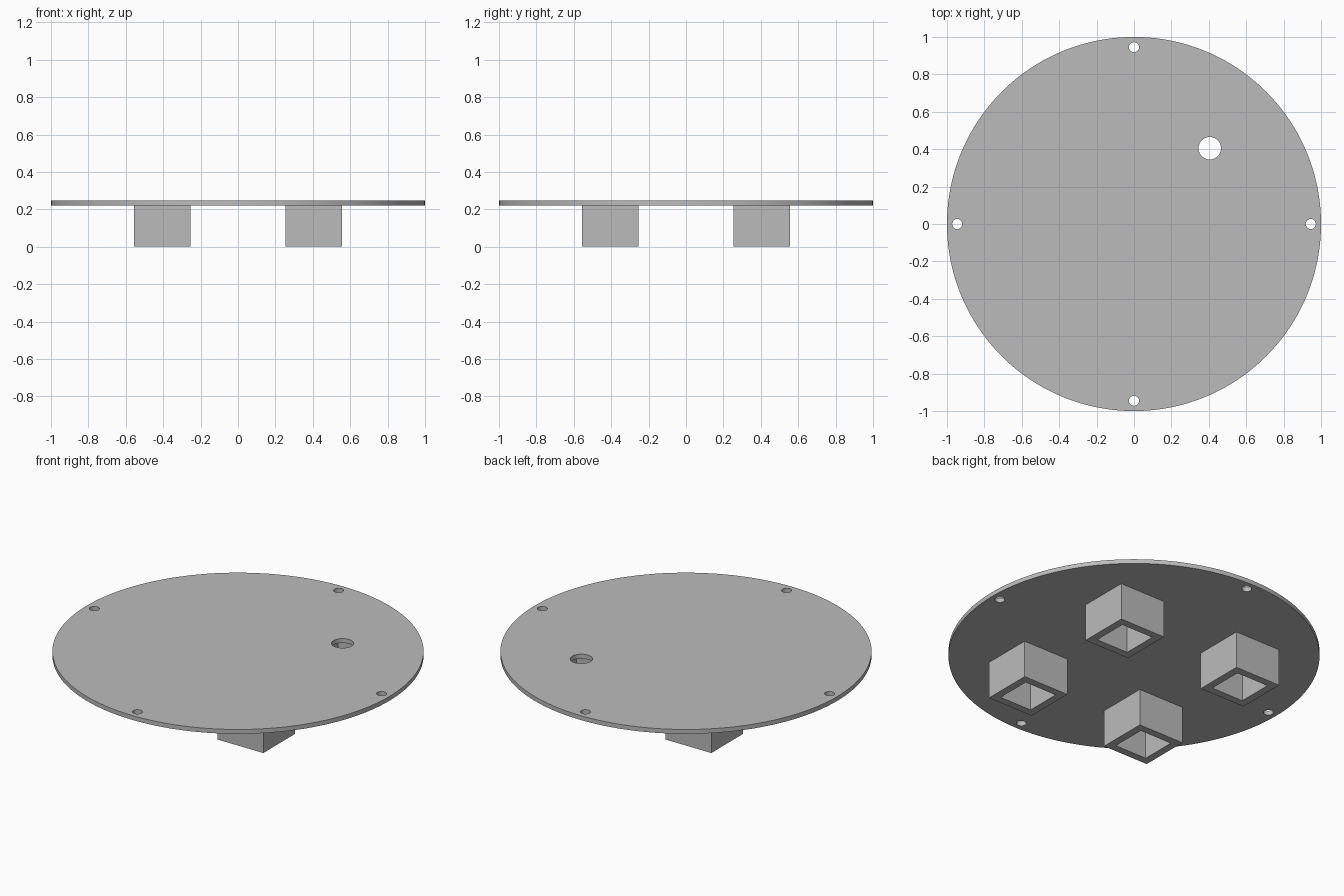
import bpy
import bmesh
from math import cos, sin, pi, radians

cube = bpy.data.objects.get("Cube")
if cube:
    bpy.data.objects.remove(cube, do_unlink=True)

PLATE_BOTTOM, PLATE_TOP = 0.22, 0.246
POST_OFFSET, POST_HALF, SOCKET_HALF = 0.405, 0.15, 0.105
SCREW_RING, SCREW_RADIUS, CABLE_RADIUS = 0.945, 0.027, 0.06

grey = bpy.data.materials.new("plain grey")
grey.use_nodes = True
colour = (0.5, 0.5, 0.5, 1)
grey.diffuse_color = colour
grey.node_tree.nodes["Principled BSDF"].inputs["Base Color"].default_value = colour


def circle(x, y, radius, sides):
    return [(x + radius * cos(2 * pi * i / sides), y + radius * sin(2 * pi * i / sides))
            for i in range(sides)]


def square(x, y, half):
    return [(x + half * sx, y + half * sy) for sx, sy in ((-1, -1), (1, -1), (1, 1), (-1, 1))]


def extrude_outlines(name, outlines, bottom, top):
    """Solid from a filled outline; inner outlines become openings."""
    curve = bpy.data.curves.new(name + "_profile", "CURVE")
    curve.dimensions = "2D"
    curve.fill_mode = "BOTH"
    curve.extrude = (top - bottom) / 2
    for outline in outlines:
        spline = curve.splines.new("POLY")
        spline.points.add(len(outline) - 1)
        for point, (x, y) in zip(spline.points, outline):
            point.co = (x, y, 0, 1)
        spline.use_cyclic_u = True
    profile = bpy.data.objects.new(name + "_profile", curve)
    bpy.context.collection.objects.link(profile)
    depsgraph = bpy.context.evaluated_depsgraph_get()
    mesh = bpy.data.meshes.new_from_object(profile.evaluated_get(depsgraph))
    bpy.data.objects.remove(profile, do_unlink=True)

    bm = bmesh.new()
    bm.from_mesh(mesh)
    bmesh.ops.remove_doubles(bm, verts=bm.verts, dist=0.0001)
    bmesh.ops.translate(bm, verts=bm.verts, vec=(0, 0, (top + bottom) / 2))
    bmesh.ops.recalc_face_normals(bm, faces=bm.faces)
    bm.to_mesh(mesh)
    bm.free()

    mesh.name = name
    mesh.materials.clear()
    mesh.materials.append(grey)
    obj = bpy.data.objects.new(name, mesh)
    bpy.context.collection.objects.link(obj)
    bpy.ops.object.select_all(action="DESELECT")
    obj.select_set(True)
    bpy.context.view_layer.objects.active = obj
    bpy.ops.object.shade_smooth_by_angle(angle=radians(30))
    return obj


# Round plate with four screw holes and one cable hole
holes = [circle(SCREW_RING * x, SCREW_RING * y, SCREW_RADIUS, 32)
         for x, y in ((1, 0), (0, 1), (-1, 0), (0, -1))]
holes.append(circle(POST_OFFSET, POST_OFFSET, CABLE_RADIUS, 48))
extrude_outlines("round_plate", [circle(0, 0, 1, 160)] + holes, PLATE_BOTTOM, PLATE_TOP)

# Four hollow square posts, open at the bottom and seated into the plate
for side, sx in (("left", 1), ("right", -1)):
    for end, sy in (("front", -1), ("back", 1)):
        x, y = sx * POST_OFFSET, sy * POST_OFFSET
        extrude_outlines(f"{end}_{side}_post",
                         [square(x, y, POST_HALF), square(x, y, SOCKET_HALF)],
                         0, PLATE_BOTTOM + 0.005)
